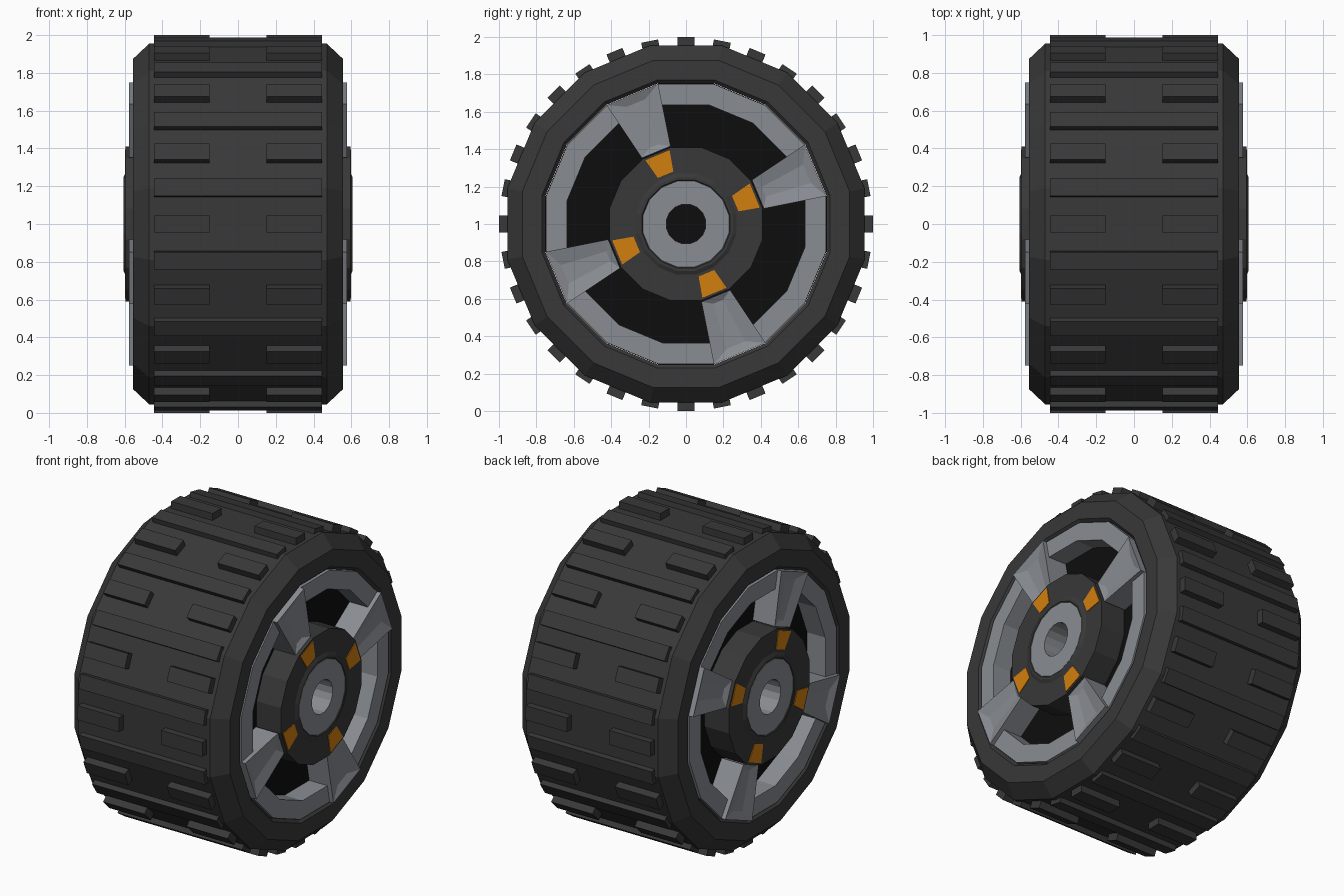
import bpy, bmesh, math
from mathutils import Vector

cube = bpy.data.objects.get("Cube")
if cube:
    bpy.data.objects.remove(cube, do_unlink=True)

SIDES = 16
STEP = math.tau / SIDES
SPOKE_ANGLES = [STEP + i * math.pi / 2 for i in range(4)]


def material(name, r, g, b):
    m = bpy.data.materials.new(name)
    m.use_nodes = True
    m.diffuse_color = (r, g, b, 1)
    m.node_tree.nodes["Principled BSDF"].inputs["Base Color"].default_value = (r, g, b, 1)
    return m


RUBBER = material("dark rubber", 0.04, 0.04, 0.04)
METAL = material("grey metal", 0.25, 0.265, 0.29)
ORANGE = material("orange", 0.65, 0.21, 0.004)
BLACK = material("black", 0.004, 0.004, 0.004)


def polar(x, t, r, a):
    """Point at axle position x, tangent offset t and radius r, turned by angle a."""
    return Vector((x, r * math.cos(a) - t * math.sin(a), 1 + r * math.sin(a) + t * math.cos(a)))


def finish(bm, name, mat):
    """Make the object and mirror it to the other side of the wheel."""
    bmesh.ops.recalc_face_normals(bm, faces=bm.faces)
    mesh = bpy.data.meshes.new(name)
    bm.to_mesh(mesh)
    bm.free()
    mesh.materials.append(mat)
    obj = bpy.data.objects.new(name, mesh)
    bpy.context.collection.objects.link(obj)
    obj.modifiers.new("mirror_sides", 'MIRROR').use_axis = (True, False, False)
    return obj


def lathe(name, mat, profile, closed=True, cap=False):
    """Spin (x, apothem) points round the axle; flats lie on multiples of STEP."""
    bm = bmesh.new()
    rings = [[bm.verts.new(polar(x, 0, r / math.cos(STEP / 2), (i + 0.5) * STEP))
              for i in range(SIDES)] for x, r in profile]
    pairs = list(zip(rings, rings[1:]))
    if closed:
        pairs.append((rings[-1], rings[0]))
    for a, b in pairs:
        for i in range(SIDES):
            j = (i + 1) % SIDES
            bm.faces.new((a[i], a[j], b[j], b[i]))
    if cap:
        bm.faces.new(rings[-1])
    return finish(bm, name, mat)


def prism(bm, inner, outer, x0, x1, angle, back=True):
    """Trapezoid block; inner and outer are (radius, half width). Returns its front face."""
    (r0, w0), (r1, w1) = inner, outer
    corners = [(-w0, r0), (w0, r0), (w1, r1), (-w1, r1)]
    lo = [bm.verts.new(polar(x0, t, r, angle)) for t, r in corners]
    hi = [bm.verts.new(polar(x1, t, r, angle)) for t, r in corners]
    for i in range(4):
        j = (i + 1) % 4
        bm.faces.new((lo[i], lo[j], hi[j], hi[i]))
    if back:
        bm.faces.new(lo[::-1])
    return bm.faces.new(hi)


# Tyre carcass
lathe("tyre", RUBBER, [(0, 0.955), (0.47, 0.955), (0.555, 0.875), (0.555, 0.77),
                       (0.535, 0.752), (0.40, 0.752)], closed=False)

# Tread: paired blocks on the flats, full-width bars on the corners
bm = bmesh.new()
for i in range(SIDES):
    prism(bm, (0.93, 0.046), (1.0, 0.046), 0.15, 0.445, i * STEP)
finish(bm, "tread_blocks", RUBBER)
bm = bmesh.new()
for i in range(SIDES):
    prism(bm, (0.93, 0.046), (0.997, 0.046), 0, 0.445, (i + 0.5) * STEP, back=False)
finish(bm, "tread_bars", RUBBER)

# Dark inside of the wheel
lathe("wheel_core", BLACK, [(0, 0.75), (0.42, 0.75)], closed=False, cap=True)

# Rim ring
lathe("rim_ring", METAL, [(0.40, 0.748), (0.55, 0.748), (0.55, 0.635), (0.40, 0.635)])

# Spokes, each with a tapered groove in its face
bm = bmesh.new()
for a in SPOKE_ANGLES:
    front = prism(bm, (0.416, 0.083), (0.75, 0.149), 0.40, 0.577, a)
    bmesh.ops.inset_individual(bm, faces=[front], thickness=0.02)
    middle = front.calc_center_median()
    radial = Vector((0, math.cos(a), math.sin(a)))
    tangent = Vector((0, -math.sin(a), math.cos(a)))
    for v in front.verts:
        d = v.co - middle
        side = math.copysign(1, d.dot(tangent))
        r, w = (0.70, 0.053) if d.dot(radial) > 0 else (0.45, 0.028)
        v.co = polar(0.557, side * w, r, a)
finish(bm, "spokes", METAL)

# Hub with a raised lip
lathe("hub", RUBBER, [(0.40, 0.41), (0.595, 0.41), (0.595, 0.27), (0.605, 0.25),
                      (0.605, 0.236), (0.595, 0.225), (0.40, 0.225)])

# Centre cap with an open bore
lathe("hub_cap", METAL, [(0.40, 0.23), (0.602, 0.23), (0.602, 0.105), (0.40, 0.105)])

# Orange markers on the hub face
bm = bmesh.new()
for a in SPOKE_ANGLES:
    prism(bm, (0.285, 0.045), (0.398, 0.07), 0.592, 0.599, a)
finish(bm, "hub_markers", ORANGE)
